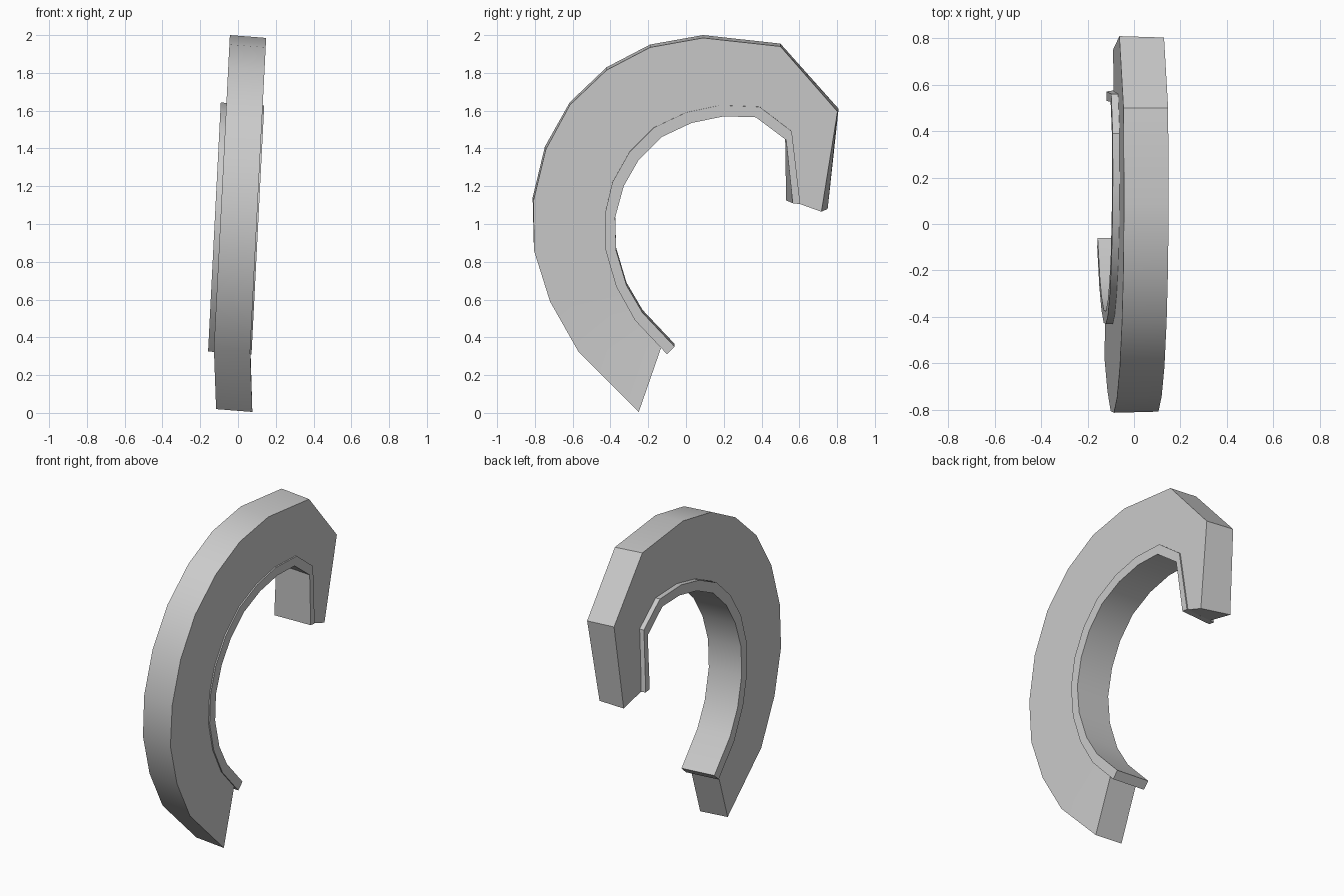
import bpy, bmesh

if "Cube" in bpy.data.objects:
    bpy.data.objects.remove(bpy.data.objects["Cube"])

# profiles in (y, z) of the left (-x) side, from the lower tip round to the upper end
# optional third value: how far the right side shifts in y
OUTER = [(-.25, .02), (-.57, .34), (-.72, .605), (-.805, .875), (-.812, 1.14, .005),
         (-.747, 1.41, .005), (-.615, 1.645), (-.42, 1.83), (-.19, 1.95), (.09, 2.0),
         (.50, 1.955), (.808, 1.61, -.006), (.75, 1.08, -.033)]
SEAM = [(-.13, .365), (-.27, .505), (-.37, .685), (-.425, .875), (-.43, 1.065),
        (-.39, 1.235), (-.30, 1.395), (-.17, 1.525), (0, 1.605), (.18, 1.643),
        (.39, 1.635), (.56, 1.505), (.57, 1.12, .035)]
INNER = [(-.06, .365), (-.23, .545), (-.315, .69), (-.37, .875), (-.375, 1.05),
         (-.33, 1.215), (-.25, 1.355), (-.13, 1.475), (.03, 1.55), (.20, 1.585),
         (.37, 1.58), (.525, 1.46, .005), (.53, 1.125, .035)]


def left_x(z):
    # the whole arch leans sideways; the lowest tip turns back slightly
    x = -.043 - .051 * (2 - z)
    return x + (.028 if z < .2 else 0)


def arch(name, outside, inside, x0, x1):
    bm = bmesh.new()
    rings = []
    for o, i in zip(outside, inside):
        ring = []
        for p, right in ((o, 0), (i, 0), (i, 1), (o, 1)):
            y, z = p[0], p[1]
            dy = p[2] if len(p) > 2 else 0
            ring.append(bm.verts.new((left_x(z) + (x1 if right else x0),
                                      y + dy * right, z - .015 * right)))
        rings.append(ring)
    for a, b in zip(rings, rings[1:]):
        for k in range(4):
            n = (k + 1) % 4
            bm.faces.new((a[k], a[n], b[n], b[k]))
    bm.faces.new(rings[0])
    bm.faces.new(rings[-1][::-1])
    bmesh.ops.recalc_face_normals(bm, faces=bm.faces)
    mesh = bpy.data.meshes.new(name)
    bm.to_mesh(mesh)
    bm.free()
    ob = bpy.data.objects.new(name, mesh)
    bpy.context.collection.objects.link(ob)
    bpy.ops.object.select_all(action='DESELECT')
    ob.select_set(True)
    bpy.context.view_layer.objects.active = ob
    bpy.ops.object.shade_smooth_by_angle(angle=.5)


# thick outer arch
arch("arch_body", OUTER, SEAM, 0, .192)

# thin wider lining along the inside, running past the lower end
lining_outer = [(-.10, .325)] + SEAM[1:]
arch("arch_lining", lining_outer, INNER, -.03, .2)
